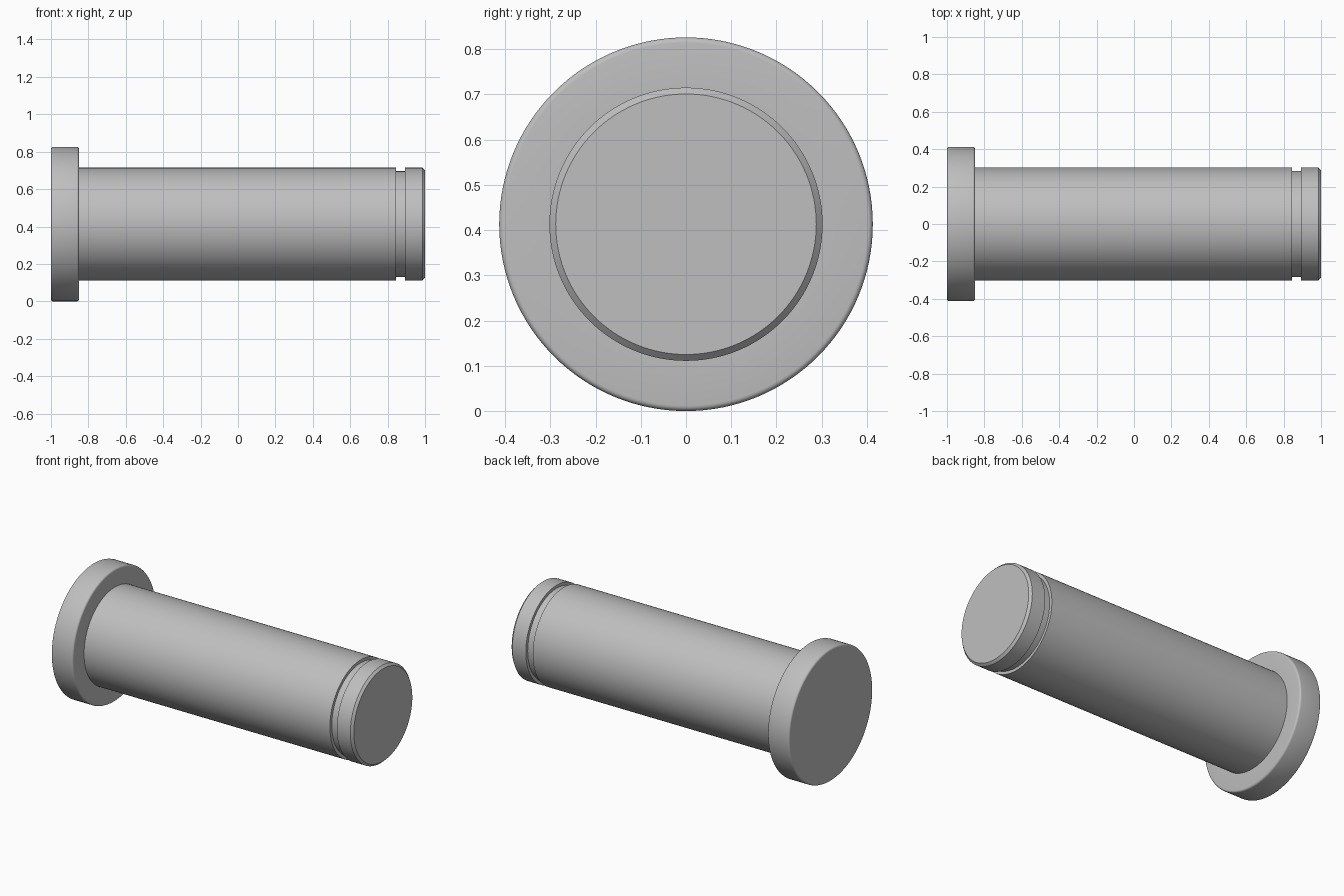
import bpy
import bmesh
import math
from mathutils import Vector

cube = bpy.data.objects.get("Cube")
if cube:
    bpy.data.objects.remove(cube, do_unlink=True)

HEAD_R, SHAFT_R, GROOVE_R = 0.413, 0.302, 0.283
HEAD_END = -0.85
FILLET, CHAMFER = 0.012, 0.014
SEGMENTS = 128

# Plain grey metal
steel = bpy.data.materials.new("grey steel")
steel.use_nodes = True
grey = (0.52, 0.52, 0.52, 1)
steel.diffuse_color = grey
steel.node_tree.nodes["Principled BSDF"].inputs["Base Color"].default_value = grey


def fillet(x, r, start, steps=5):
    """Quarter-round points (x, radius) about a centre, turning clockwise."""
    angles = [start - math.pi / 2 * i / steps for i in range(steps + 1)]
    return [(x + FILLET * math.cos(a), r + FILLET * math.sin(a)) for a in angles]


def lathe(name, profile, material):
    """Revolve (x, radius) points around the x axis and cap both ends."""
    bm = bmesh.new()
    rings = []
    for x, r in profile:
        ring = []
        for i in range(SEGMENTS):
            a = math.tau * i / SEGMENTS
            ring.append(bm.verts.new(Vector((x, r * math.cos(a), HEAD_R + r * math.sin(a)))))
        rings.append(ring)
    for low, high in zip(rings, rings[1:]):
        for i in range(SEGMENTS):
            j = (i + 1) % SEGMENTS
            bm.faces.new((low[i], low[j], high[j], high[i]))
    bm.faces.new(rings[0])
    bm.faces.new(rings[-1])
    bmesh.ops.recalc_face_normals(bm, faces=bm.faces)
    mesh = bpy.data.meshes.new(name)
    bm.to_mesh(mesh)
    bm.free()
    mesh.materials.append(material)
    obj = bpy.data.objects.new(name, mesh)
    bpy.context.collection.objects.link(obj)
    bpy.ops.object.select_all(action="DESELECT")
    obj.select_set(True)
    bpy.context.view_layer.objects.active = obj
    bpy.ops.object.shade_smooth_by_angle(angle=math.radians(30))
    return obj


# Rounded head
profile = fillet(-1 + FILLET, HEAD_R - FILLET, math.pi)
profile += fillet(HEAD_END - FILLET, HEAD_R - FILLET, math.pi / 2)
# Shaft with a retaining-ring groove and a chamfered tip
profile += [
    (HEAD_END, SHAFT_R),
    (0.845, SHAFT_R), (0.845, GROOVE_R),
    (0.893, GROOVE_R), (0.893, SHAFT_R),
    (1 - CHAMFER, SHAFT_R), (1, SHAFT_R - CHAMFER),
]
lathe("headed_pin", profile, steel)
